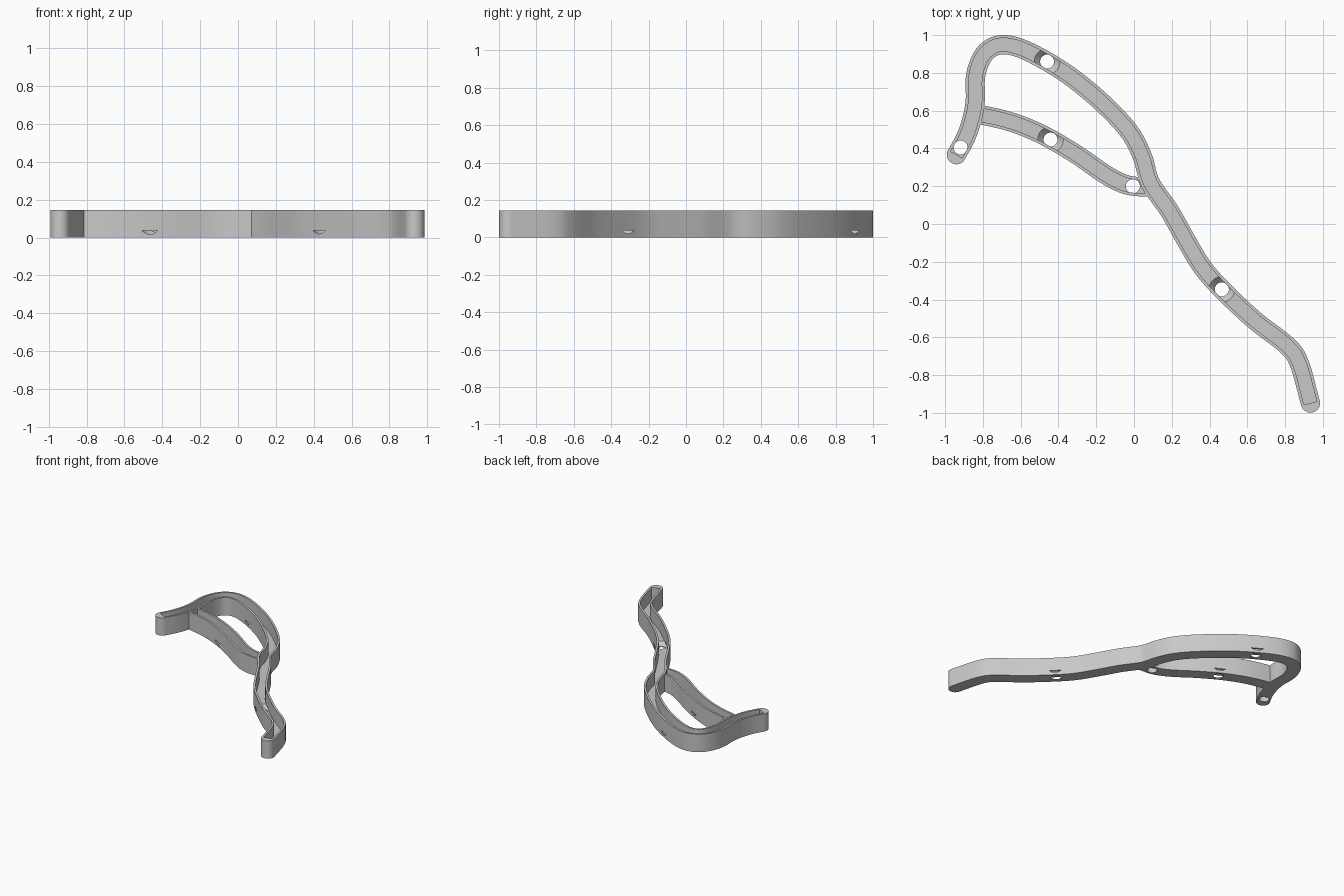
import bpy, bmesh, math
from mathutils import Vector

if "Cube" in bpy.data.objects:
    bpy.data.objects.remove(bpy.data.objects["Cube"], do_unlink=True)

HEIGHT, FLOOR = 0.145, 0.036
HALF, WALL, HOLE = 0.051, 0.016, 0.037

grey = bpy.data.materials.new("plain grey")
grey.use_nodes = True
grey.diffuse_color = (0.58, 0.58, 0.58, 1)
grey.node_tree.nodes["Principled BSDF"].inputs["Base Color"].default_value = (0.58, 0.58, 0.58, 1)

MAIN = [(-.94, .367), (-.89, .46), (-.855, .565), (-.84, .66), (-.84, .77),
        (-.817, .857), (-.775, .918), (-.706, .949), (-.605, .932), (-.463, .862),
        (-.315, .765), (-.156, .63), (-.024, .487), (.045, .355), (.087, .217),
        (.188, .069), (.278, -.09), (.362, -.228), (.463, -.344), (.637, -.508),
        (.812, -.645), (.876, -.741), (.934, -.948)]
BRANCH = [(-.83, .582), (-.685, .55), (-.563, .508), (-.442, .45), (-.3, .365),
          (-.156, .265), (-.066, .217), (0, .2), (.08, .196)]


def smooth_path(points, steps=8):
    """Catmull-Rom curve through the points."""
    p = [Vector(q) for q in points]
    p = [2 * p[0] - p[1]] + p + [2 * p[-1] - p[-2]]
    out = []
    for a, b, c, d in zip(p, p[1:], p[2:], p[3:]):
        for i in range(steps):
            t = i / steps
            out.append(0.5 * (2 * b + (c - a) * t + (2 * a - 5 * b + 4 * c - d) * t * t
                              + (3 * b - a - 3 * c + d) * t ** 3))
    return out + [p[-2]]


def strip(name, points, half, z0, z1, rounded=False):
    """Solid strip of constant width following a path, with flat or round ends."""
    path = smooth_path(points)
    left, right, caps = [], [], []
    for i, q in enumerate(path):
        t = (path[min(i + 1, len(path) - 1)] - path[max(i - 1, 0)]).normalized()
        n = Vector((-t.y, t.x)) * half
        left.append(q + n)
        right.append(q - n)
        if i in (0, len(path) - 1):
            sign = -1 if i == 0 else 1
            caps.append([q + sign * (n * math.cos(k * math.pi / 16) + t * half * math.sin(k * math.pi / 16))
                         for k in range(1, 16)] if rounded else [])
    outline = left + caps[1] + right[::-1] + caps[0]
    bm = bmesh.new()
    face = bm.faces.new([bm.verts.new((v.x, v.y, z0)) for v in outline])
    top = bmesh.ops.extrude_face_region(bm, geom=[face])["geom"]
    bmesh.ops.translate(bm, vec=(0, 0, z1 - z0),
                        verts=[g for g in top if isinstance(g, bmesh.types.BMVert)])
    return finish(name, bm)


def finish(name, bm):
    bmesh.ops.recalc_face_normals(bm, faces=bm.faces)
    mesh = bpy.data.meshes.new(name)
    bm.to_mesh(mesh)
    bm.free()
    mesh.materials.append(grey)
    obj = bpy.data.objects.new(name, mesh)
    bpy.context.collection.objects.link(obj)
    return obj


def drill(name, x, y, r0, r1, z0, z1):
    """Round cutter, straight or tapered."""
    bm = bmesh.new()
    bmesh.ops.create_cone(bm, cap_ends=True, segments=40, radius1=r0, radius2=r1, depth=z1 - z0)
    bmesh.ops.translate(bm, vec=(x, y, (z0 + z1) / 2), verts=bm.verts)
    return finish(name, bm)


def cut(obj, cutter, keep=False):
    bpy.context.view_layer.objects.active = obj
    mod = obj.modifiers.new("cut", "BOOLEAN")
    mod.operation, mod.solver, mod.object = "DIFFERENCE", "EXACT", cutter
    bpy.ops.object.modifier_apply(modifier=mod.name)
    if not keep:
        bpy.data.objects.remove(cutter, do_unlink=True)


# Solid bodies
main = strip("main_channel", MAIN, HALF, 0, HEIGHT, rounded=True)
branch = strip("branch_channel", BRANCH, HALF, 0, HEIGHT)

# Hollow the branch and trim its ends against the main channel
cut(branch, strip("branch_pocket", BRANCH, HALF - WALL, FLOOR, HEIGHT + .1))
cut(branch, main, keep=True)
cut(main, strip("main_pocket", MAIN, HALF - WALL, FLOOR, HEIGHT + .1))

# Plain holes and countersunk screw holes through the floors
for body, x, y, sunk in [(main, -.918, .405, False), (branch, -.006, .2, False),
                         (main, -.46, .86, True), (main, .465, -.346, True),
                         (branch, -.442, .447, True)]:
    cut(body, drill("hole", x, y, HOLE, HOLE, -.05, FLOOR + .02))
    if sunk:
        cut(body, drill("countersink", x, y, HOLE - .002, .069, .004, FLOOR + .001))

# Smooth curved walls with sharp rims
for obj in (main, branch):
    bpy.ops.object.select_all(action="DESELECT")
    obj.select_set(True)
    bpy.context.view_layer.objects.active = obj
    bpy.ops.object.shade_smooth_by_angle(angle=math.radians(30))
